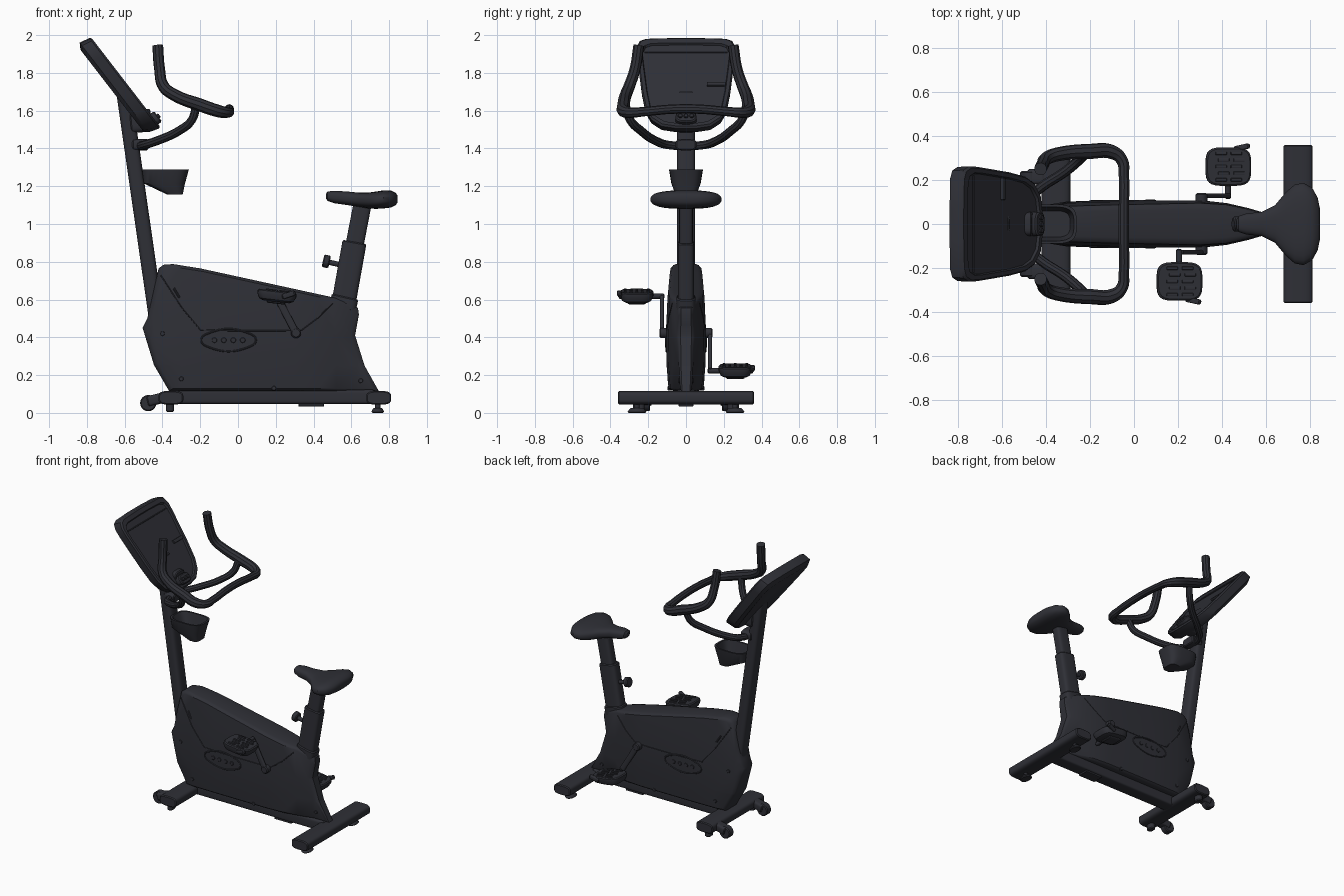
import bpy, bmesh, math
from mathutils import Vector

cube = bpy.data.objects.get("Cube")
if cube:
    bpy.data.objects.remove(cube, do_unlink=True)

mat = bpy.data.materials.new("charcoal")
mat.use_nodes = True
charcoal = (0.028, 0.029, 0.037, 1)
mat.diffuse_color = charcoal
mat.node_tree.nodes["Principled BSDF"].inputs["Base Color"].default_value = charcoal

X, Y, Z = Vector((1, 0, 0)), Vector((0, 1, 0)), Vector((0, 0, 1))
parts = []


def register(name, data):
    ob = bpy.data.objects.new(name, data)
    bpy.context.scene.collection.objects.link(ob)
    data.materials.append(mat)
    parts.append(ob)
    return ob


def finish(name, bm):
    bmesh.ops.recalc_face_normals(bm, faces=bm.faces)
    me = bpy.data.meshes.new(name)
    bm.to_mesh(me)
    bm.free()
    return register(name, me)


def skin(rings):
    """Bridge equal rings of points and cap both ends."""
    bm = bmesh.new()
    loops = [[bm.verts.new(p) for p in r] for r in rings]
    n = len(loops[0])
    for a, b in zip(loops, loops[1:]):
        for i in range(n):
            j = (i + 1) % n
            bm.faces.new((a[i], a[j], b[j], b[i]))
    bm.faces.new(loops[0])
    bm.faces.new(loops[-1])
    return bm


def ring(c, u, v, a, b, p=2.5, n=28):
    """Superellipse; a higher p is squarer."""
    def power(t):
        return math.copysign(abs(t) ** (2 / p), t)
    angles = [2 * math.pi * (i + 0.5) / n for i in range(n)]
    return [Vector(c) + u * a * power(math.cos(t)) + v * b * power(math.sin(t)) for t in angles]


def strut(name, p0, p1, a, b, p=4, side=Y, taper=1, soft=0.006):
    """Straight bar with softened ends; b is the half size along side."""
    p0, p1 = Vector(p0), Vector(p1)
    w = (p1 - p0).normalized()
    u = side.cross(w).normalized()
    v = w.cross(u)
    ends = [(p0, -soft, 1), (p0 + w * soft, 0, 1), (p1 - w * soft, 0, taper), (p1, -soft, taper)]
    return finish(name, skin([ring(c, u, v, a * k + d, b * k + d, p) for c, d, k in ends]))


def tube(name, pts, r, cyclic=False, smooth=True):
    cu = bpy.data.curves.new(name, "CURVE")
    cu.dimensions = "3D"
    cu.bevel_depth, cu.bevel_resolution, cu.resolution_u = r, 3, 8
    cu.use_fill_caps = True
    sp = cu.splines.new("BEZIER")
    sp.bezier_points.add(len(pts) - 1)
    sp.use_cyclic_u = cyclic
    for bp, p in zip(sp.bezier_points, pts):
        bp.co = p[:3]
        bp.radius = p[3] if len(p) > 3 else 1
        bp.handle_left_type = bp.handle_right_type = "AUTO" if smooth else "VECTOR"
    return register(name, cu)


def interp(t, table):
    for (a, fa), (b, fb) in zip(table, table[1:]):
        if t <= b:
            return fa + (fb - fa) * max(0, (t - a) / (b - a))
    return table[-1][1]


# Drive housing: side profile skinned across, sliced, then narrowed to the tail
along = [(-.51, .5), (-.44, .75), (-.3, .97), (-.1, 1), (.3, 1), (.42, .9), (.52, .68), (.63, .38), (.75, .33)]
upward = [(.1, .85), (.25, .97), (.4, 1), (.6, .93), (.8, .76)]


def half_width(x, z):
    return 0.106 * interp(x, along) * interp(z, upward)


profile = [(-.365, .116), (-.445, .254), (-.505, .45), (-.48, .5), (-.42, .765), (-.395, .784), (-.345, .788),
           (-.2, .765), (.51, .61), (.61, .575), (.635, .555), (.64, .52), (.62, .41), (.67, .25), (.745, .116)]
layers = [(-1, .955), (-.9, .985), (-.7, 1), (.7, 1), (.9, .985), (1, .955)]
bm = skin([[Vector((.08 + (x - .08) * k, y, .4 + (z - .4) * k)) for x, z in profile] for y, k in layers])
for axis, table in ((X, along), (Z, upward)):
    for t, _ in table[1:-1]:
        bmesh.ops.bisect_plane(bm, geom=bm.verts[:] + bm.edges[:] + bm.faces[:], plane_co=axis * t, plane_no=axis)
for v in bm.verts:
    v.co.y *= half_width(v.co.x, v.co.z)
finish("drive_housing", bm)

# Housing trim on both sides: panel seam, vent, bolts
seam = [(-.41, .73), (-.3, .56), (-.2, .44), (-.05, .435), (.25, .435), (.34, .44), (.42, .5), (.5, .58)]
vent = [(-.16, .35), (.06, .35), (.095, .385), (.06, .42), (-.16, .42), (-.195, .385)]
for s, tag in ((1, "left"), (-1, "right")):
    tube(f"panel_seam_{tag}", [(x, s * half_width(x, z), z) for x, z in seam], .003, smooth=False)
    tube(f"vent_rim_{tag}", [(x, s * half_width(x, z), z) for x, z in vent], .005, True)
    for i in range(4):
        x = -.125 + .05 * i
        strut(f"vent_stud_{tag}", (x, s * .1, .385), (x, s * .109, .385), .014, .014, 2, Z, soft=.002)
    for x, z in ((-.3, .18), (-.4, .42), (.65, .17), (.19, .13)):
        y = half_width(x, z)
        strut(f"bolt_{tag}", (x, s * (y - .02), z), (x, s * (y + .004), z), .012, .012, 2, Z, soft=.002)
    tube(f"side_notch_{tag}", [(-.34, s * half_width(-.34, .66), .66), (-.31, s * half_width(-.31, .61), .61)], .006)

# Base rail and stabilisers
strut("base_rail", (-.36, 0, .085), (.72, 0, .085), .038, .05, 6)
strut("rail_foot", (.32, 0, .042), (.455, 0, .042), .008, .04, 6, soft=.002)
strut("rear_stabiliser", (.745, -.36, .08), (.745, .36, .08), .066, .036, 3.5, Z)
strut("front_stabiliser", (-.355, -.3, .08), (-.355, .3, .08), .066, .036, 3.5, Z)
for s in (1, -1):
    strut("rear_foot_pad", (.74, s * .26, 0), (.74, s * .26, .025), .034, .05, 2, taper=.8)
    strut("rear_foot_stem", (.74, s * .26, .02), (.74, s * .26, .06), .014, .014, 2)
    strut("front_foot", (-.36, s * .25, .005), (-.36, s * .25, .06), .022, .03, 2.5)
    strut("transport_wheel", (-.475, s * .19, .052), (-.475, s * .24, .052), .043, .043, 2, Z)
    strut("wheel_bracket", (-.48, s * .215, .06), (-.38, s * .215, .085), .028, .035, 4)

# Mast and console neck
strut("mast", (-.425, 0, .45), (-.605, 0, 1.7), .04, .048, 3.5)
strut("console_neck", (-.57, 0, 1.54), (-.46, 0, 1.55), .06, .055, 4)

# Console: rounded tapering slab with a recessed screen
up = Vector((-.61, 0, .79)).normalized()
out = Vector((.79, 0, .61)).normalized()
centre = Vector((-.59, 0, 1.745))
half = [(.07, .31), (.21, .305), (.245, .29), (.262, .25), (.26, .19), (.235, -.05),
        (.215, -.17), (.185, -.235), (.13, -.28), (.05, -.295)]
outline = half + [(-y, v) for y, v in reversed(half)]
steps = [(-.085, .9, .01), (-.065, .99, .015), (-.01, 1, 0), (0, .97, 0), (0, .89, -.005), (-.012, .87, -.005)]
finish("console", skin([[centre + out * d + Y * y * k + up * (v * k + lift) for y, v in outline]
                        for d, k, lift in steps]))
tube("screen_edge", [centre + up * .215 + Y * y - out * .01 for y in (-.22, 0, .22)], .004)
strut("screen_slot", centre + Y * .11 - out * .008, centre + Y * .21 - out * .008, .012, .008, 4, out, soft=.002)
strut("control_pad", centre - up * .24 - out * .02, centre - up * .24 + out * .025, .035, .055, 3)
for y in (-.03, 0, .03):
    c = centre - up * .24 + Y * y
    strut("control_button", c + out * .02, c + out * .035, .012, .012, 2, soft=.003)

# Handlebar with upright grips, and its support yoke
grip = [(-.425, .25, 1.945, 1), (-.415, .27, 1.82, 1), (-.395, .3, 1.73, 1.05), (-.34, .318, 1.685, 1.1),
        (-.2, .33, 1.63, 1.2), (-.1, .327, 1.597, 1.15), (-.055, .29, 1.59, .95), (-.046, .22, 1.595, .85),
        (-.046, .07, 1.608, .85)]
tube("handlebar", grip + [(x, -y, z, r) for x, y, z, r in reversed(grip)], .029)
yoke = [(-.22, .32, 1.625), (-.245, .295, 1.55), (-.31, .24, 1.495), (-.43, .16, 1.44), (-.5, .09, 1.418)]
tube("handlebar_yoke", yoke + [(x, -y, z) for x, y, z in reversed(yoke)], .023)
strut("yoke_clamp", (-.56, 0, 1.42), (-.475, 0, 1.42), .03, .055)

# Cup holder: open tapered tray
tray = [(-.333, 1.155, .04, .055), (-.39, 1.215, .11, .078), (-.385, 1.288, .125, .09),
        (-.385, 1.288, .112, .078), (-.375, 1.2, .085, .06)]
finish("cup_holder", skin([ring((x, 0, z), X, Y, a, b, 3.5) for x, z, a, b in tray]))

# Saddle: stations of x, half width, underside, top
stations = [(.465, .02, 1.135, 1.16), (.475, .036, 1.122, 1.172), (.51, .048, 1.11, 1.176), (.58, .055, 1.1, 1.172),
            (.64, .085, 1.09, 1.166), (.69, .145, 1.082, 1.166), (.73, .18, 1.08, 1.172), (.77, .188, 1.082, 1.178),
            (.81, .165, 1.087, 1.177), (.835, .12, 1.1, 1.165), (.845, .07, 1.115, 1.15)]
finish("saddle", skin([ring((x, 0, (lo + hi) / 2), Y, Z, w, (hi - lo) / 2, 2.7) for x, w, lo, hi in stations]))

# Seat post, sleeve and adjusting knob
strut("seat_post", (.6, 0, .8), (.662, 0, 1.12), .048, .036, 4)
strut("post_sleeve", (.55, 0, .53), (.617, 0, .905), .064, .043, 4)
strut("sleeve_collar", (.552, 0, .55), (.567, 0, .615), .072, .05, 4)
strut("knob_stem", (.47, 0, .8), (.56, 0, .78), .014, .014, 2)
strut("adjusting_knob", (.45, 0, .806), (.485, 0, .798), .034, .034, 2)

# Cranks and pedals, half a turn apart
hub = Vector((.307, 0, .423))
strut("crank_axle", hub - Y * .14, hub + Y * .14, .027, .027, 2, Z)
for s, tag, dx, dz in ((1, "left", .12, -.2), (-1, "right", -.102, .195)):
    root = hub + Y * s * .128
    tip = root + X * dx + Z * dz
    strut(f"crank_{tag}", root, tip, .019, .011, 3)
    strut(f"pedal_spindle_{tag}", tip - Y * s * .015, tip + Y * s * .07, .014, .014, 2, Z)
    tilt = Vector((1, 0, -.12)).normalized()
    rise = tilt.cross(Y)
    c = tip + Y * s * .133
    body = [(-.03, .07, .06), (-.02, .092, .078), (.005, .104, .088), (.022, .104, .088), (.028, .097, .081)]
    finish(f"pedal_{tag}", skin([ring(c + rise * h, tilt, Y, a, b, 3.8) for h, a, b in body]))
    for i in range(-2, 3):
        for j in (-.035, .035):
            m = c + rise * .029 + Y * i * .03 + tilt * (j + .012 * (i % 2))
            strut(f"pedal_tread_{tag}", m - tilt * .026, m + tilt * .026, .005, .007, 4, soft=.002)
    strut(f"pedal_buckle_{tag}", c + Y * s * .08 + tilt * .03, c + Y * s * .095 + tilt * .095 + rise * .03,
          .014, .012)
    strut(f"pedal_weight_{tag}", c - rise * .025 - tilt * .05, c - rise * .025 + tilt * .05, .015, .05, 4)

# Turn curves into meshes and smooth everything but sharp edges
bpy.ops.object.select_all(action="DESELECT")
for ob in parts:
    ob.select_set(True)
bpy.context.view_layer.objects.active = parts[0]
bpy.ops.object.convert(target="MESH")
bpy.ops.object.shade_smooth_by_angle(angle=math.radians(35))
